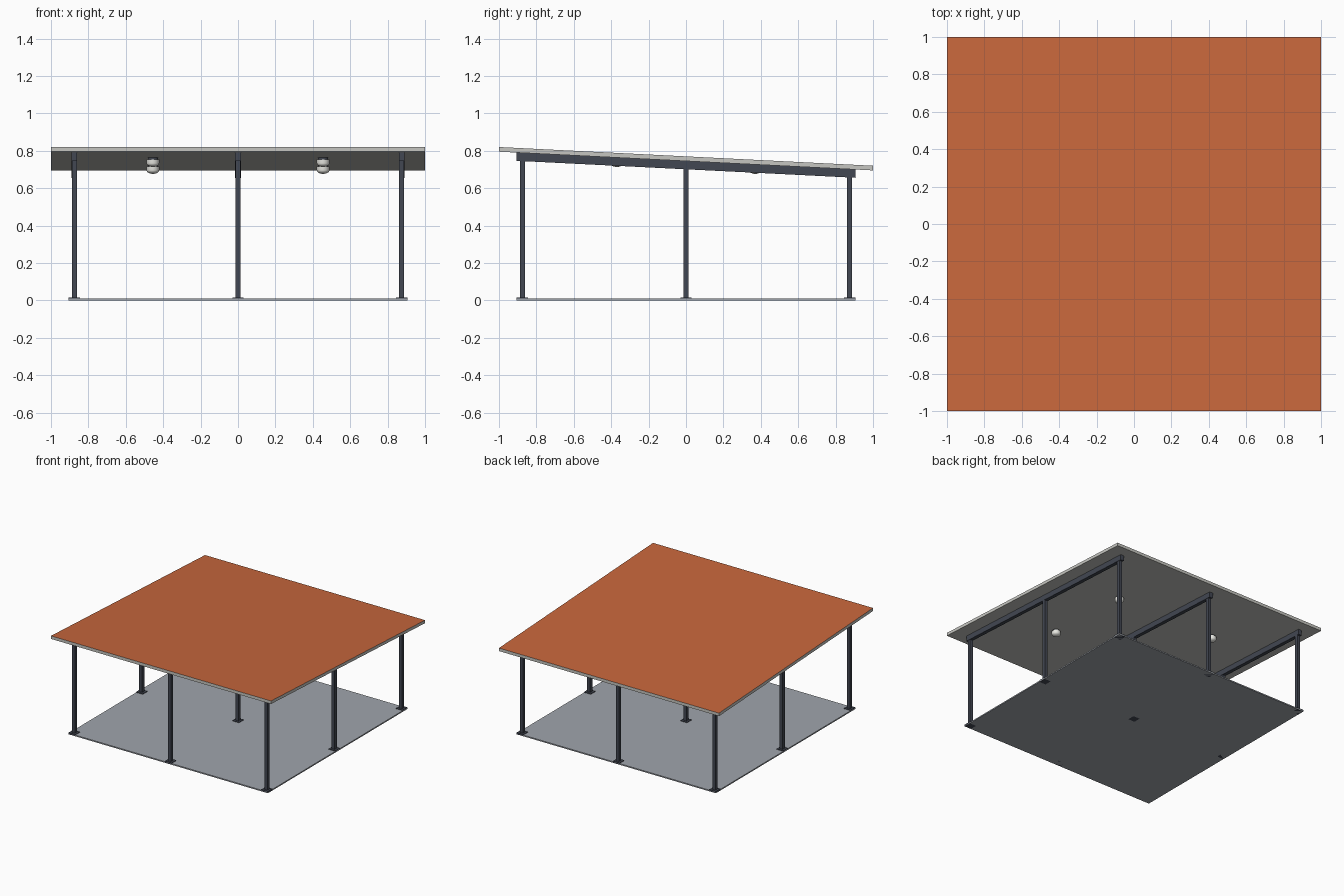
import bpy, bmesh, math
from mathutils import Matrix

if "Cube" in bpy.data.objects:
    bpy.data.objects.remove(bpy.data.objects["Cube"])

SLOPE = -0.05          # roof falls towards the back
ROOF_UNDER = 0.745     # underside height at y = 0


def mat(name, rgb):
    m = bpy.data.materials.new(name)
    lin = [(c / 255 / 12.92) if c < 10 else ((c / 255 + 0.055) / 1.055) ** 2.4 for c in rgb]
    m.diffuse_color = (*lin, 1)
    m.use_nodes = True
    m.node_tree.nodes["Principled BSDF"].inputs["Base Color"].default_value = m.diffuse_color
    return m


ORANGE = mat("terracotta", (200, 103, 60))
PALE = mat("pale_grey", (198, 198, 193))
STEEL = mat("dark_steel", (66, 71, 82))
FLOOR = mat("floor_grey", (160, 165, 172))
LAMP = mat("lamp_white", (232, 232, 226))


def under(y):
    return ROOF_UNDER + SLOPE * y


def finish(name, bm, *mats):
    me = bpy.data.meshes.new(name)
    bmesh.ops.recalc_face_normals(bm, faces=bm.faces)
    bm.to_mesh(me)
    bm.free()
    for m in mats:
        me.materials.append(m)
    ob = bpy.data.objects.new(name, me)
    bpy.context.collection.objects.link(ob)
    return ob


def box(name, x, y, sx, sy, z0, z1, *mats, slope=0.0, top_mat=0):
    """Box with vertical sides; slope shears it in z along y."""
    bm = bmesh.new()
    bmesh.ops.create_cube(bm, size=1)
    for v in bm.verts:
        v.co.x = x + v.co.x * sx
        v.co.y = y + v.co.y * sy
        v.co.z = (z1 if v.co.z > 0 else z0) + slope * v.co.y
    bm.normal_update()
    for f in bm.faces:
        if f.normal.z > 0.5:
            f.material_index = top_mat
    return finish(name, bm, *mats)


# floor slab and sloping roof with coloured top
box("floor_slab", 0, 0, 1.81, 1.81, 0, 0.01, FLOOR)
box("roof_panel", 0, 0, 2, 2, ROOF_UNDER, ROOF_UNDER + 0.025, PALE, ORANGE,
    slope=SLOPE, top_mat=1)

# three rafters, each on three posts with foot plates
for x in (-0.875, 0, 0.875):
    box("rafter", x, 0, 0.03, 1.81, ROOF_UNDER - 0.044, ROOF_UNDER, STEEL, slope=SLOPE)
    for y in (-0.875, 0, 0.875):
        box("post", x, y, 0.027, 0.027, 0.005, under(y) - 0.04, STEEL)
        box("foot_plate", x, y, 0.06, 0.06, 0, 0.015, STEEL)


def lamp(x, y):
    z = under(y)
    # ceiling mount
    bm = bmesh.new()
    bmesh.ops.create_cone(bm, cap_ends=True, segments=24, radius1=0.026, radius2=0.026,
                          depth=0.014, matrix=Matrix.Translation((x, y, z - 0.005)))
    finish("lamp_mount", bm, STEEL)
    # drum with domed lower side, spun from a profile
    profile = [(0, -0.01), (0.034, -0.01), (0.034, -0.03)]
    profile += [(0.034 * math.cos(a), -0.03 - 0.02 * math.sin(a))
                for a in (math.pi / 2 * i / 6 for i in range(1, 7))]
    bm = bmesh.new()
    vs = [bm.verts.new((x + r, y, z + h)) for r, h in profile]
    es = [bm.edges.new(p) for p in zip(vs, vs[1:])]
    bmesh.ops.spin(bm, geom=vs + es, cent=(x, y, z), axis=(0, 0, 1),
                   angle=math.tau, steps=24)
    bmesh.ops.remove_doubles(bm, verts=bm.verts, dist=1e-5)
    ob = finish("lamp_dome", bm, LAMP)
    bpy.ops.object.select_all(action='DESELECT')
    ob.select_set(True)
    bpy.context.view_layer.objects.active = ob
    bpy.ops.object.shade_smooth_by_angle(angle=math.radians(40))


# four ceiling lamps
for sx in (-1, 1):
    for sy in (-1, 1):
        lamp(0.455 * sx, 0.37 * sy)
